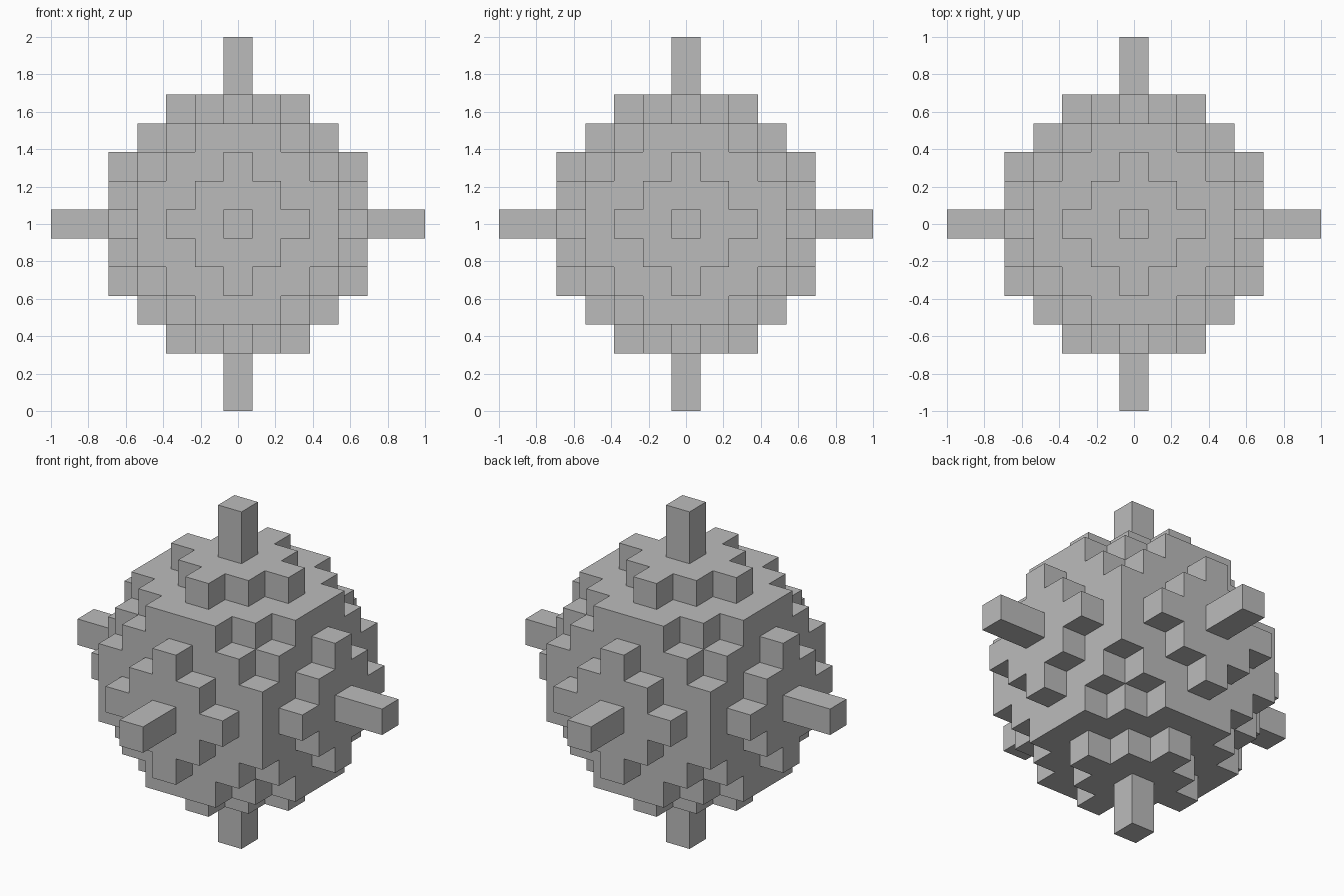
import bpy
import bmesh
import math
from itertools import product
from mathutils import Vector

cube = bpy.data.objects.get("Cube")
if cube:
    bpy.data.objects.remove(cube, do_unlink=True)

UNIT = 2 / 13  # edge of one block


def is_filled(cell):
    """Blocks of the faceted core, its stepped face plates and the spikes."""
    low, mid, high = sorted(abs(c) for c in cell)
    core = high <= 3 and low + mid + high <= 7
    face_plate = high == 4 and low + mid <= 2
    spike = low == mid == 0
    return core or face_plate or spike


# Blocks on a symmetric grid
cells = {c for c in product(range(-6, 7), repeat=3) if is_filled(c)}

# Skin only the exposed sides so the solid is one closed shell
bm = bmesh.new()
corners = {}


def corner(point):
    key = tuple(round(2 * v) for v in point)
    if key not in corners:
        corners[key] = bm.verts.new(point * UNIT + Vector((0, 0, 1)))
    return corners[key]


for cell in sorted(cells):
    for axis, sign in product(range(3), (-1, 1)):
        normal = Vector((0, 0, 0))
        normal[axis] = sign
        middle = Vector(cell)
        if tuple(round(v) for v in middle + normal) in cells:
            continue
        u = Vector((0, 0, 0))
        u[(axis + 1) % 3] = 0.5
        v = normal.cross(u)
        centre = middle + normal / 2
        bm.faces.new([corner(centre + u * a + v * b)
                      for a, b in ((-1, -1), (1, -1), (1, 1), (-1, 1))])

# Merge flat neighbours into broad clean faces
bmesh.ops.dissolve_limit(bm, angle_limit=math.radians(1),
                         verts=bm.verts[:], edges=bm.edges[:])

mesh = bpy.data.meshes.new("spiked_block_ball")
bm.to_mesh(mesh)
bm.free()
ball = bpy.data.objects.new("spiked_block_ball", mesh)
bpy.context.collection.objects.link(ball)

# Plain grey finish
grey = bpy.data.materials.new("plain_grey")
grey.use_nodes = True
colour = (0.5, 0.5, 0.5, 1)
grey.diffuse_color = colour
grey.node_tree.nodes["Principled BSDF"].inputs["Base Color"].default_value = colour
mesh.materials.append(grey)
